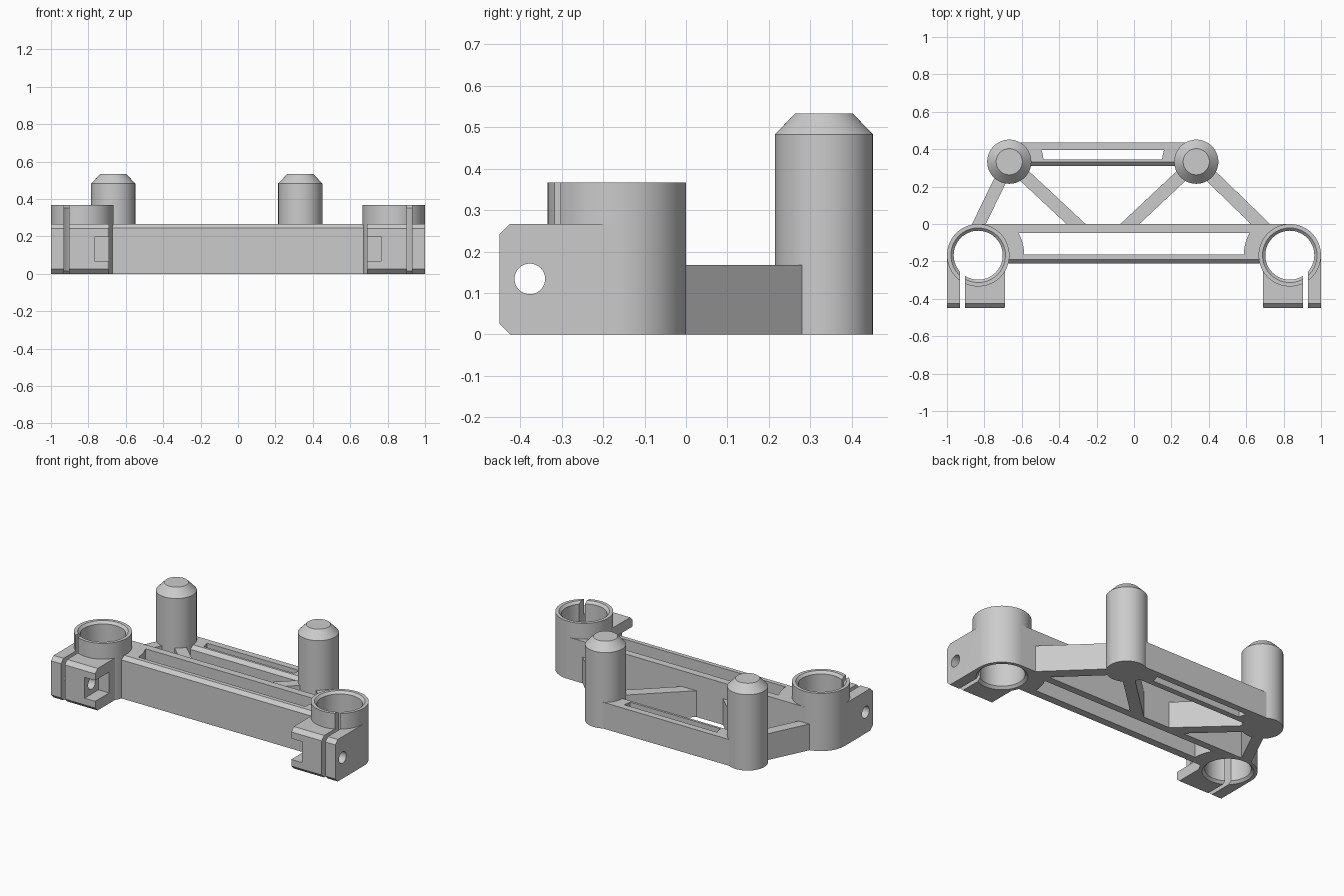
import bpy, bmesh
from math import cos, sin, asin, pi, radians

cube = bpy.data.objects.get("Cube")
if cube:
    bpy.data.objects.remove(cube, do_unlink=True)

grey = bpy.data.materials.new("plain grey")
grey.use_nodes = True
colour = (0.6, 0.6, 0.6, 1)
grey.diffuse_color = colour
grey.node_tree.nodes["Principled BSDF"].inputs["Base Color"].default_value = colour


def finish(name, bm):
    bmesh.ops.recalc_face_normals(bm, faces=bm.faces[:])
    mesh = bpy.data.meshes.new(name)
    bm.to_mesh(mesh)
    bm.free()
    mesh.materials.append(grey)
    ob = bpy.data.objects.new(name, mesh)
    bpy.context.scene.collection.objects.link(ob)
    return ob


def prism(name, points, lo, hi, axis="z"):
    """Extrude an outline (x, y) along z, or (y, z) along x."""
    bm = bmesh.new()
    place = (lambda p, t: (p[0], p[1], t)) if axis == "z" else (lambda p, t: (t, p[0], p[1]))
    a = [bm.verts.new(place(p, lo)) for p in points]
    b = [bm.verts.new(place(p, hi)) for p in points]
    bm.faces.new(a)
    bm.faces.new(b)
    for i in range(len(a)):
        j = (i + 1) % len(a)
        bm.faces.new((a[i], a[j], b[j], b[i]))
    return finish(name, bm)


def box(name, x, y, z):
    return prism(name, [(x[0], y[0]), (x[1], y[0]), (x[1], y[1]), (x[0], y[1])], *z)


def lathe(name, centre, profile, sides=64):
    """Turn a (radius, z) profile about a vertical axis."""
    bm = bmesh.new()
    rings = [[bm.verts.new((centre[0] + r * cos(2 * pi * i / sides),
                            centre[1] + r * sin(2 * pi * i / sides), z))
              for i in range(sides)] for r, z in profile]
    for low, high in zip(rings, rings[1:]):
        for i in range(sides):
            j = (i + 1) % sides
            bm.faces.new((low[i], low[j], high[j], high[i]))
    bm.faces.new(rings[0])
    bm.faces.new(rings[-1])
    return finish(name, bm)


def combine(ob, other, operation="DIFFERENCE"):
    """Apply a boolean and discard the helper."""
    mod = ob.modifiers.new("cut", "BOOLEAN")
    mod.operation, mod.object, mod.solver = operation, other, "EXACT"
    graph = bpy.context.evaluated_depsgraph_get()
    mesh = bpy.data.meshes.new_from_object(ob.evaluated_get(graph))
    ob.modifiers.clear()
    ob.data = mesh
    bpy.data.objects.remove(other, do_unlink=True)


def slot(left, right, radius, y0, y1):
    """Through slot whose ends are concentric with the round parts."""
    outline = []
    for c, side, ys in ((left, 1, (y1, y0)), (right, -1, (y0, y1))):
        a, b = [asin((y - c[1]) / radius) for y in ys]
        for i in range(9):
            t = a + (b - a) * i / 8
            outline.append((c[0] + side * radius * cos(t), c[1] + radius * sin(t)))
    return prism("slot_cutter", outline, -0.1, 0.6)


RING_X, RING_Y, RING_H = 0.833, -0.167, 0.367
BEAM_H, BAR_H, C = 0.267, 0.167, 0.022


def bore(side):
    e = 0.015
    return lathe("bore_cutter", (side * RING_X, RING_Y),
                 [(0.151, -0.005), (0.131, e), (0.131, RING_H - e), (0.151, RING_H + 0.005)])


def rail(name, x, y0, y1, h):
    """Rail with a chamfered front top edge."""
    return prism(name, [(y0, 0), (y1, 0), (y1, h), (y0 + C, h), (y0, h - C)], *x, axis="x")


# Split ring clamps with screw hole and nut pocket
for side, label in ((1, "left"), (-1, "right")):
    def span(a, b):
        return sorted((side * a, side * b))
    clamp = lathe(label + "_clamp", (side * RING_X, RING_Y), [(0.167, 0), (0.167, RING_H)])
    f, c = -0.45, 0.025
    block = prism("clamp_block", [(f + c, 0), (RING_Y, 0), (RING_Y, BEAM_H), (f + c, BEAM_H),
                                  (f, BEAM_H - c), (f, c)], *span(0.69, 1), axis="x")
    combine(clamp, block, "UNION")
    combine(clamp, bore(side))
    combine(clamp, box("gap_cutter", span(0.904, 0.93), (-0.6, -0.2), (-0.1, 0.6)))
    combine(clamp, box("nut_cutter", span(0.6, 0.765), (-0.6, -0.31), (0.067, 0.2)))
    combine(clamp, prism("corner_cutter", [(side * 0.68, f + 0.01), (side * 0.73, f - 0.02),
                                           (side * 0.68, f - 0.02), (side * 0.67, f)][:3], -0.1, 0.6))
    hole = [(-0.377 + 0.037 * cos(2 * pi * i / 32), 0.134 + 0.037 * sin(2 * pi * i / 32))
            for i in range(32)]
    combine(clamp, prism("screw_cutter", hole, *span(0.6, 1.1), axis="x"))

# Front beam between the clamps
beam = rail("front_beam", (-RING_X, RING_X), -0.212, 0, BEAM_H)
combine(beam, slot((-RING_X, RING_Y), (RING_X, RING_Y), 0.246, -0.163, -0.047))
for side in (1, -1):
    combine(beam, bore(side))

# Rear posts with chamfered tips
posts = ((-0.667, 0.333), (0.333, 0.333))
for p, label in zip(posts, ("right", "left")):
    lathe(label + "_post", p, [(0.118, 0), (0.118, 0.483), (0.07, 0.533)])

# Rear bar between the posts
bar = rail("rear_bar", (posts[0][0], posts[1][0]), 0.309, 0.437, BAR_H)
combine(bar, slot(*posts, 0.183, 0.346, 0.395))

# Diagonal struts, ending inside the beam and posts
struts = (("right_outer", posts[0], -0.829, 0.037), ("right_inner", posts[0], -0.31, 0.051),
          ("left_inner", posts[1], -0.022, 0.051), ("left_outer", posts[1], 0.676, 0.051))
for label, (px, py), x, w in struts:
    end = -0.015
    x += (x - px) * -end / py
    prism(label + "_strut", [(x - w, end), (x + w, end), (px + w, py), (px - w, py)], 0, BAR_H)

# Smooth the round walls, keep edges crisp
for ob in bpy.context.scene.objects:
    if ob.type == "MESH":
        ob.select_set(True)
        bpy.context.view_layer.objects.active = ob
bpy.ops.object.shade_smooth_by_angle(angle=radians(25))
